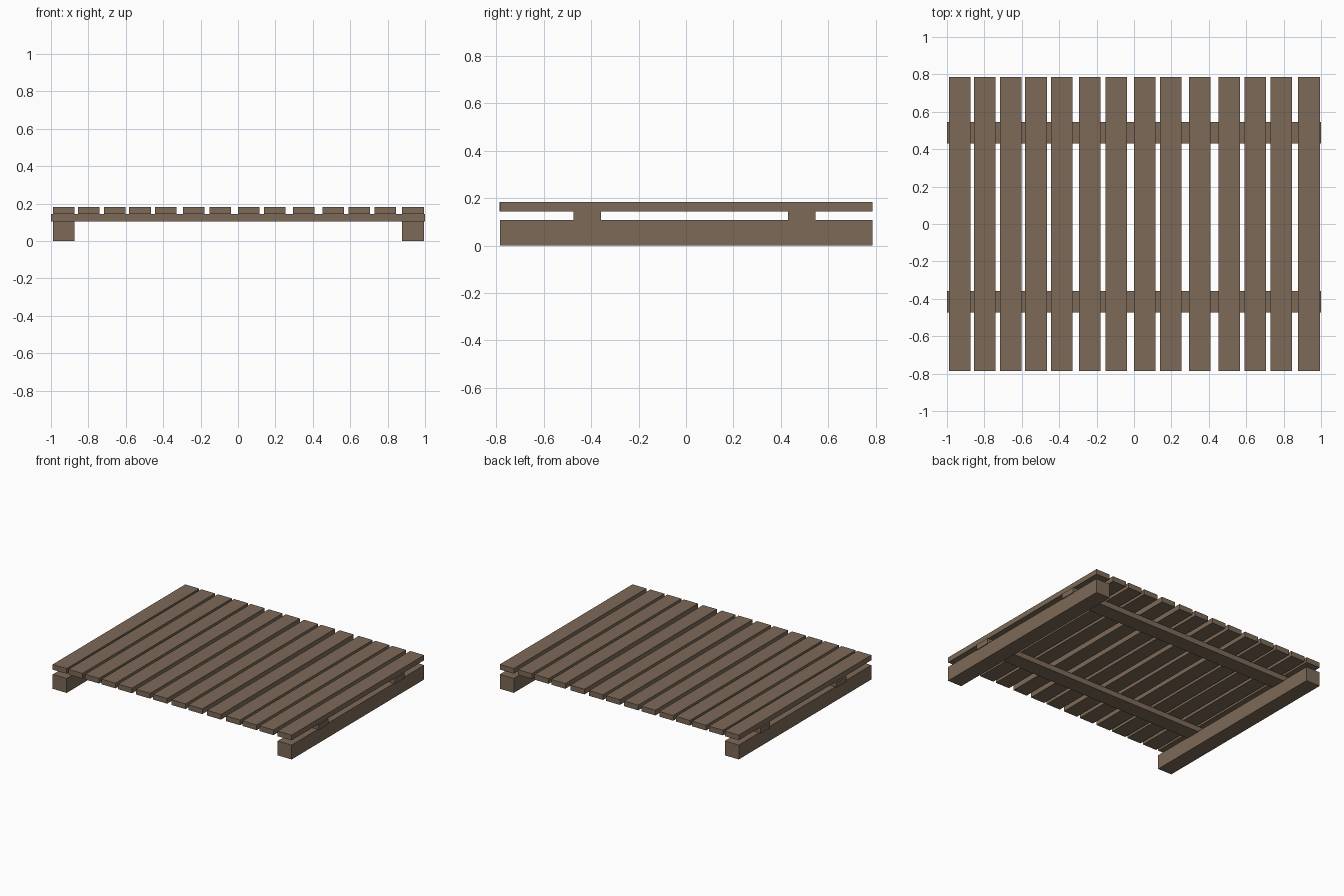
import bpy

if "Cube" in bpy.data.objects:
    bpy.data.objects.remove(bpy.data.objects["Cube"])

# Weathered wood, one colour for the whole pallet
wood = bpy.data.materials.new("weathered_brown_wood")
wood.diffuse_color = (0.205, 0.144, 0.098, 1.0)
wood.use_nodes = True
wood.node_tree.nodes["Principled BSDF"].inputs["Base Color"].default_value = wood.diffuse_color


def board(name, x, y, z):
    """Box between the (min, max) pairs given for each axis."""
    spans = (x, y, z)
    bpy.ops.mesh.primitive_cube_add(size=1, location=[(a + b) / 2 for a, b in spans])
    ob = bpy.context.object
    ob.name = name
    ob.scale = [b - a for a, b in spans]
    bpy.ops.object.transform_apply(location=False, rotation=False, scale=True)
    ob.data.materials.append(wood)
    return ob


WIDTH = 0.116        # shared width of every board
RAIL_TOP = 0.144
LEFT, RIGHT = -0.931, 0.936

# Thick bearers on the ground at both ends
for side, cx in (("left", LEFT), ("right", RIGHT)):
    board(side + "_bearer", (cx - WIDTH / 2, cx + WIDTH / 2), (-0.784, 0.787), (0, 0.108))

# Two cross rails resting on the bearers
for side, cy in (("front", -0.416), ("back", 0.488)):
    board(side + "_cross_rail", (-1, 1), (cy - WIDTH / 2, cy + WIDTH / 2), (0.104, RAIL_TOP))

# Deck slats, hand-laid with slightly uneven gaps
centres = [LEFT, -0.798, -0.659, -0.524, -0.386, -0.237, -0.095,
           0.057, 0.197, 0.352, 0.510, 0.648, 0.788, RIGHT]
for i, cx in enumerate(centres):
    shift = 0.002 if cx in (LEFT, RIGHT) else 0.0
    board(f"deck_slat_{i + 1}", (cx - WIDTH / 2, cx + WIDTH / 2),
          (-0.787 + shift, 0.785 + shift), (RAIL_TOP, 0.183))
